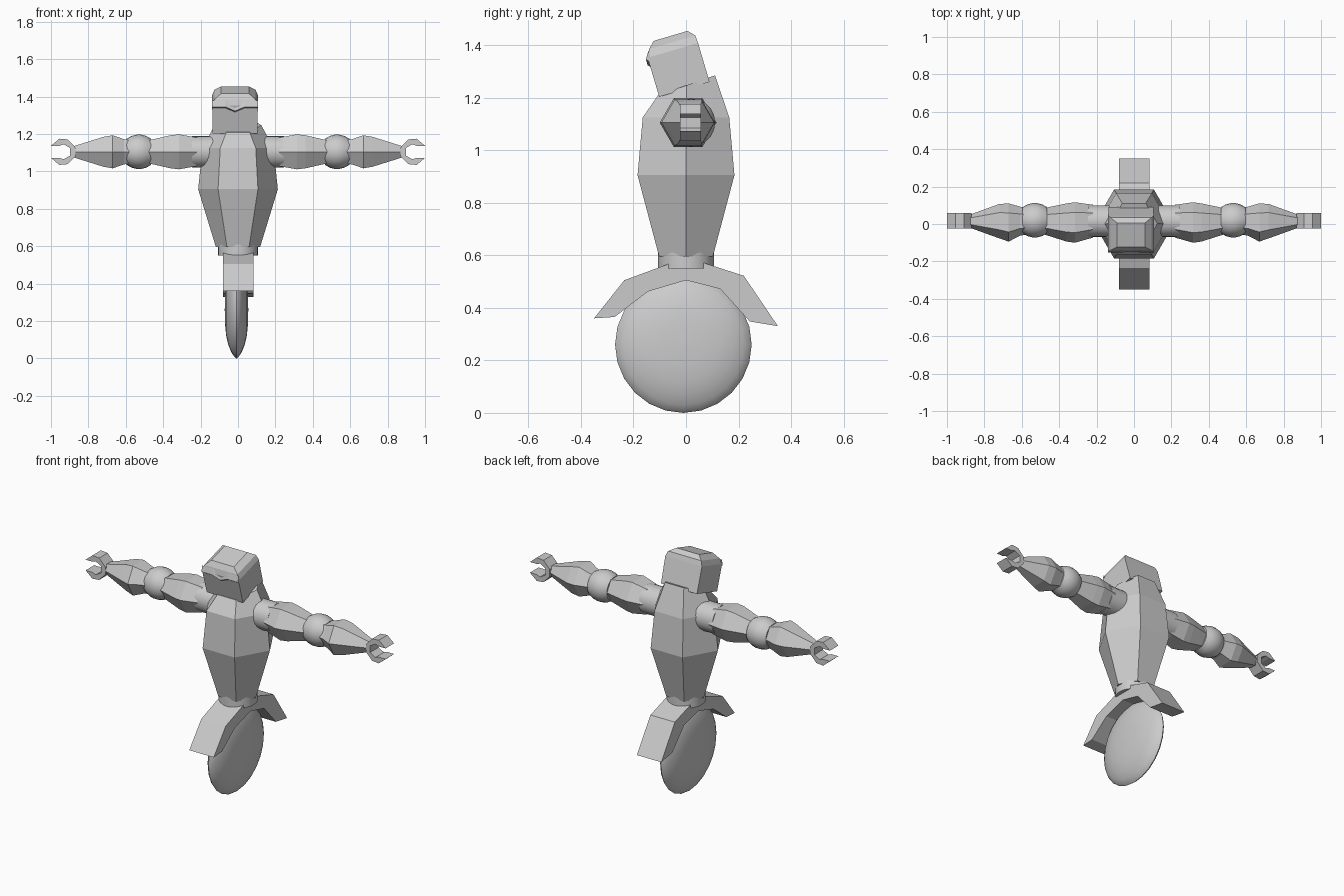
import bpy, bmesh, math
from mathutils import Vector

if "Cube" in bpy.data.objects:
    bpy.data.objects.remove(bpy.data.objects["Cube"])


def finish(name, bm, smooth=False, mirror=False):
    bmesh.ops.recalc_face_normals(bm, faces=bm.faces)
    me = bpy.data.meshes.new(name)
    bm.to_mesh(me)
    bm.free()
    ob = bpy.data.objects.new(name, me)
    bpy.context.collection.objects.link(ob)
    if mirror:
        ob.modifiers.new("Mirror", 'MIRROR')
    if smooth:
        bpy.context.view_layer.objects.active = ob
        ob.select_set(True)
        bpy.ops.object.shade_smooth_by_angle(angle=math.radians(50))
        ob.select_set(False)
    return ob


def loft(name, rings, **kw):
    """Bridge equal-length point rings and cap both ends."""
    bm = bmesh.new()
    rows = [[bm.verts.new(p) for p in ring] for ring in rings]
    n = len(rows[0])
    for a, b in zip(rows, rows[1:]):
        for i in range(n):
            j = (i + 1) % n
            bm.faces.new((a[i], a[j], b[j], b[i]))
    bm.faces.new(rows[0])
    bm.faces.new(rows[-1])
    return finish(name, bm, **kw)


def circle(n, r):
    return [(r * math.cos(2 * math.pi * i / n), r * math.sin(2 * math.pi * i / n)) for i in range(n)]


def x_ring(x, r, cy, cz, n):
    return [(x, cy + a, cz + b) for a, b in circle(n, r)]


# Torso: hexagonal, with the upper end sloping forward
def torso_ring(z, r, slope=0.0, cy=0.0):
    return [(a, cy + b, z + slope * b) for a, b in circle(6, r)]


loft("torso", [torso_ring(0.595, 0.118), torso_ring(0.905, 0.213),
               torso_ring(1.125, 0.19), torso_ring(1.247, 0.125, 0.35, 0.002)])

# Waist collar
loft("waist", [[(a, b, z) for a, b in circle(24, 0.107)] for z in (0.55, 0.61)], smooth=True)

# Head: tilted box with a chamfered crown
tilt = math.radians(16.5)
base = Vector((-0.016, -0.009, 1.241))
along = Vector((0, math.cos(tilt), math.sin(tilt)))
up = Vector((0, -math.sin(tilt), math.cos(tilt)))


def head_ring(h, hx, front, back):
    return [base + Vector((sx * hx, 0, 0)) + along * d + up * h
            for sx, d in ((-1, front), (1, front), (1, back), (-1, back))]


loft("head", [head_ring(-0.01, 0.12, -0.10, 0.10), head_ring(0.145, 0.122, -0.10, 0.10),
              head_ring(0.175, 0.11, -0.085, 0.098), head_ring(0.20, 0.075, -0.06, 0.075)])
# Brow ridge, dipping to a shallow V in the middle
loft("brow", [[base + Vector((x, 0, 0)) + along * d + up * (h + dip)
               for d, h in ((-0.09, 0.12), (-0.108, 0.14), (-0.09, 0.17))]
              for x, dip in ((-0.122, 0), (-0.05, 0), (0, -0.022), (0.05, 0), (0.122, 0))])

# Arms: shoulder, hexagonal upper arm and forearm, ball elbow
CY, CZ = 0.015, 1.105
loft("shoulder", [x_ring(x, 0.085, CY, CZ, 20) for x in (0.08, 0.245)], smooth=True, mirror=True)
for name, stations in {
    "upper_arm": ((0.22, 0.088), (0.315, 0.108), (0.36, 0.102), (0.49, 0.068)),
    "forearm": ((0.57, 0.07), (0.61, 0.078), (0.67, 0.102), (0.72, 0.092), (0.875, 0.036)),
}.items():
    loft(name, [x_ring(x, r, CY if r < 0.1 else 0.008, CZ, 6) for x, r in stations], mirror=True)
loft("elbow", [x_ring(0.53 + 0.065 * t, 0.092 * math.sqrt(1 - 0.42 * t * t), CY + 0.005, CZ, 20)
               for t in (-1, -0.6, -0.2, 0.2, 0.6, 1)], smooth=True, mirror=True)

# Claw: open C in the front plane
half = [(0.868, 0.022), (0.910, 0.066), (0.955, 0.070), (1.0, 0.032),
        (0.955, 0.032), (0.932, 0.040), (0.897, 0.020)]
claw = half + [(x, -z) for x, z in reversed(half)]
loft("claw", [[(x, y, CZ + z) for x, z in claw] for y in (-0.023, 0.058)], mirror=True)

# Mudguard over the wheel
guard = [(-0.35, 0.36), (-0.235, 0.505), (-0.045, 0.575), (0.055, 0.575), (0.22, 0.522),
         (0.35, 0.33), (0.243, 0.348), (0.13, 0.472), (0.0, 0.505), (-0.145, 0.462), (-0.272, 0.365)]
loft("mudguard", [[(x, y, z) for y, z in guard] for x in (-0.08, 0.083)])

# Wheel: lens-shaped disc
side = [(0.001, 0.063), (0.08, 0.061), (0.14, 0.055), (0.19, 0.043), (0.23, 0.026), (0.252, 0.011)]
profile = [(r, -x) for r, x in side] + [(0.26, 0)] + side[::-1]
loft("wheel", [x_ring(x - 0.008, r, -0.01, 0.26, 24) for r, x in profile], smooth=True)
